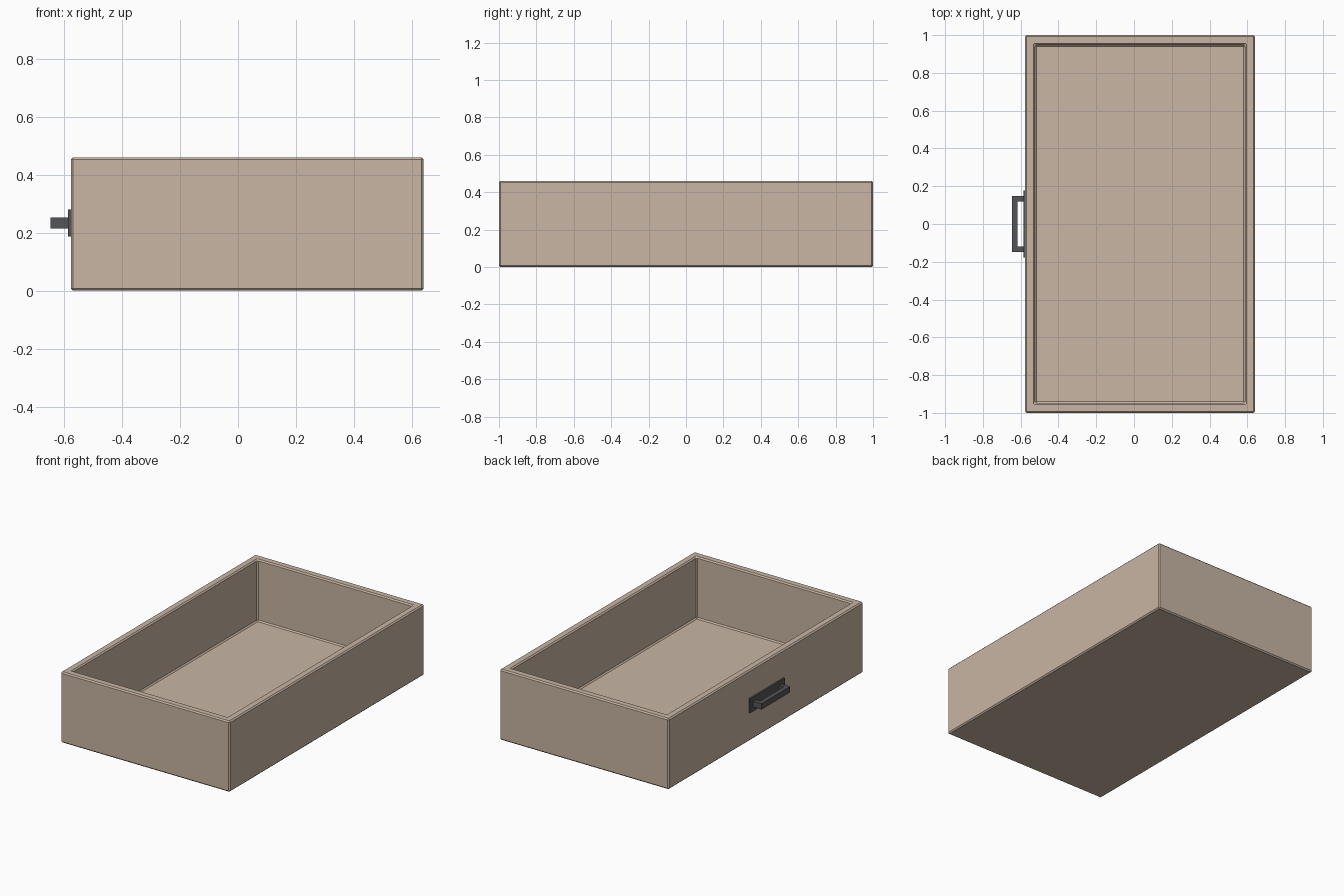
import bpy, bmesh

if "Cube" in bpy.data.objects:
    bpy.data.objects.remove(bpy.data.objects["Cube"])


def material(name, rgb):
    m = bpy.data.materials.new(name)
    m.diffuse_color = (*rgb, 1)
    m.use_nodes = True
    m.node_tree.nodes["Principled BSDF"].inputs["Base Color"].default_value = m.diffuse_color
    return m


wood = material("light_tan_wood", (0.58, 0.465, 0.37))
metal = material("dark_grey_metal", (0.09, 0.09, 0.095))


def finish(name, bm, mat, bevel):
    """Turn a bmesh into an object with a single chamfer on its hard edges."""
    bmesh.ops.recalc_face_normals(bm, faces=bm.faces)
    edges = [e for e in bm.edges if e.calc_face_angle(0) > 0.5]
    if bevel:
        bmesh.ops.bevel(bm, geom=edges, offset=bevel, segments=1,
                        affect='EDGES', profile=0.5)
    mesh = bpy.data.meshes.new(name)
    bm.to_mesh(mesh)
    bm.free()
    mesh.materials.append(mat)
    obj = bpy.data.objects.new(name, mesh)
    bpy.context.collection.objects.link(obj)


def box(x0, x1, y0, y1, z0, z1):
    bm = bmesh.new()
    bmesh.ops.create_cube(bm, size=1)
    for v in bm.verts:
        v.co = (x1 if v.co.x > 0 else x0,
                y1 if v.co.y > 0 else y0,
                z1 if v.co.z > 0 else z0)
    return bm


# Open tray: inset the top face for the rim, then sink it to the floor
WALL, HEIGHT, FLOOR = 0.074, 0.46, 0.06
bm = box(-0.576, 0.64, -1, 1, 0, HEIGHT)
top = max(bm.faces, key=lambda f: f.calc_center_median().z)
bmesh.ops.inset_region(bm, faces=[top], thickness=WALL)
inner = bmesh.ops.extrude_face_region(bm, geom=[top])["geom"]
bmesh.ops.translate(bm, vec=(0, 0, FLOOR - HEIGHT),
                    verts=[g for g in inner if isinstance(g, bmesh.types.BMVert)])
if top.is_valid:
    bmesh.ops.delete(bm, geom=[top], context='FACES_ONLY')
finish("drawer_tray", bm, wood, 0.008)

# Handle back plate on the left side
finish("handle_plate", box(-0.586, -0.575, -0.178, 0.178, 0.187, 0.28), metal, 0)

# U-shaped pull: half outline mirrored in y, extruded upwards
half = [(-0.584, 0.12), (-0.618, 0.12)]
outer = [(-0.646, 0.147), (-0.584, 0.147)]
outline = half + [(x, -y) for x, y in reversed(half)] \
    + [(x, -y) for x, y in reversed(outer)] + outer
bm = bmesh.new()
face = bm.faces.new([bm.verts.new((x, y, 0.215)) for x, y in outline])
grip = bmesh.ops.extrude_face_region(bm, geom=[face])["geom"]
bmesh.ops.translate(bm, vec=(0, 0, 0.038),
                    verts=[g for g in grip if isinstance(g, bmesh.types.BMVert)])
finish("handle_pull", bm, metal, 0)
